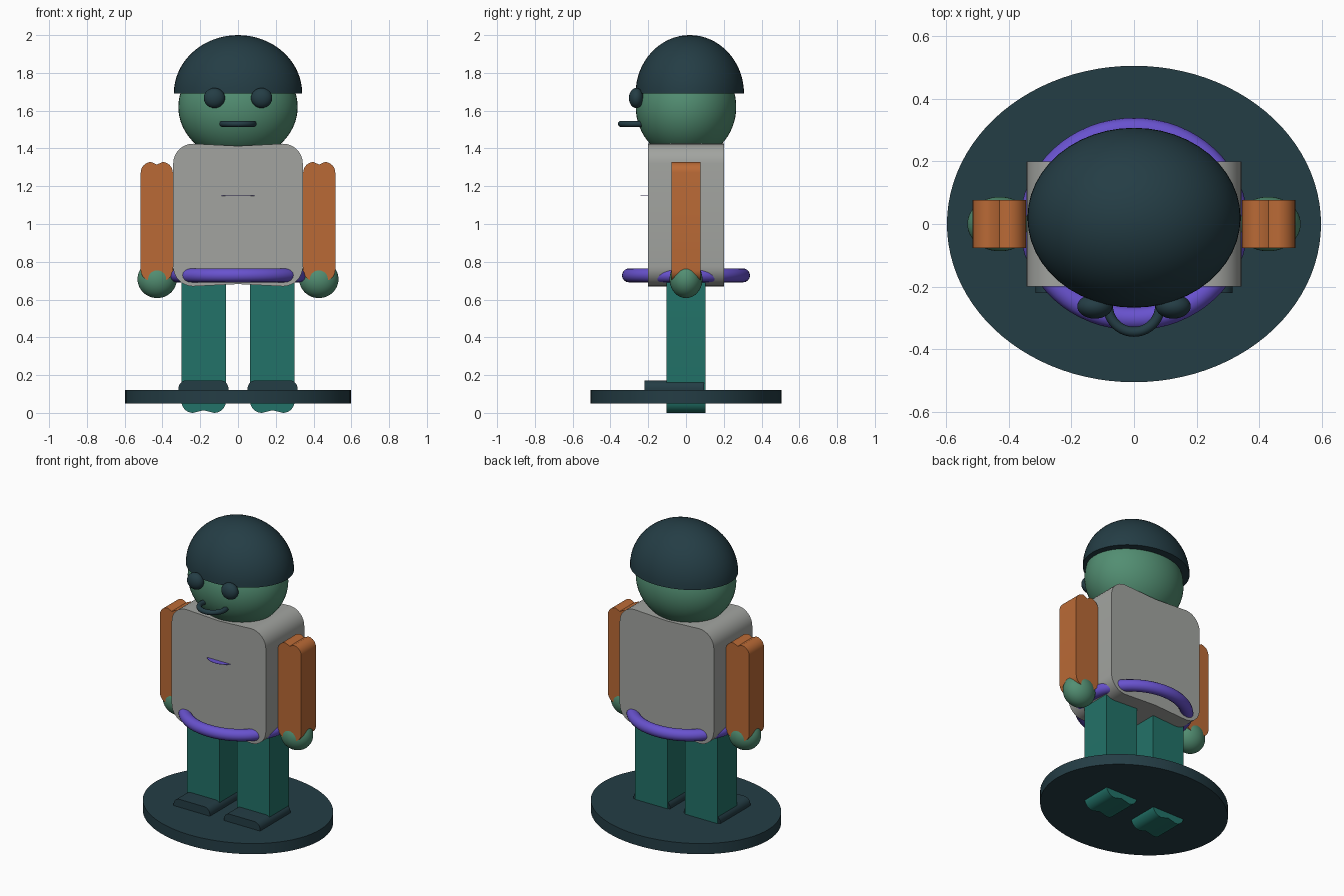
import bpy, bmesh, math

default = bpy.data.objects.get("Cube")
if default:
    bpy.data.objects.remove(default, do_unlink=True)


def material(name, r, g, b):
    linear = [((c / 255 + 0.055) / 1.055) ** 2.4 for c in (r, g, b)] + [1]
    mat = bpy.data.materials.new(name)
    mat.use_nodes = True
    mat.diffuse_color = linear
    mat.node_tree.nodes["Principled BSDF"].inputs["Base Color"].default_value = linear
    return mat


SLATE = material("dark slate", 36, 61, 69)
GREEN = material("soft green", 82, 142, 114)
GREY = material("warm grey", 162, 164, 160)
ORANGE = material("burnt orange", 186, 106, 54)
PURPLE = material("violet", 104, 82, 206)
TEAL = material("teal", 34, 114, 104)


def finish(obj, name, mat, angle=35):
    obj.name = name
    obj.data.materials.append(mat)
    bpy.ops.object.select_all(action='DESELECT')
    obj.select_set(True)
    bpy.context.view_layer.objects.active = obj
    bpy.ops.object.shade_smooth_by_angle(angle=math.radians(angle))
    return obj


def from_bmesh(bm, name, mat):
    bmesh.ops.recalc_face_normals(bm, faces=bm.faces)
    mesh = bpy.data.meshes.new(name)
    bm.to_mesh(mesh)
    bm.free()
    obj = bpy.data.objects.new(name, mesh)
    bpy.context.collection.objects.link(obj)
    return finish(obj, name, mat)


def ellipsoid(name, mat, centre, radii, dome=False):
    bm = bmesh.new()
    bmesh.ops.create_uvsphere(bm, u_segments=48, v_segments=32, radius=1)
    if dome:
        cut = bmesh.ops.bisect_plane(bm, geom=bm.verts[:] + bm.edges[:] + bm.faces[:],
                                     plane_co=(0, 0, 0), plane_no=(0, 0, -1), clear_outer=True)
        rim = [e for e in cut["geom_cut"] if isinstance(e, bmesh.types.BMEdge)]
        bmesh.ops.contextual_create(bm, geom=rim)
    bmesh.ops.scale(bm, vec=radii, verts=bm.verts)
    bmesh.ops.translate(bm, vec=centre, verts=bm.verts)
    return from_bmesh(bm, name, mat)


def disc(name, mat, centre, rx, ry, height):
    bpy.ops.mesh.primitive_cylinder_add(vertices=96, radius=1, depth=height, location=centre)
    obj = bpy.context.object
    obj.scale = (rx, ry, 1)
    return finish(obj, name, mat)


def ring(name, mat, centre, major, minor, x_scale=1):
    bpy.ops.mesh.primitive_torus_add(major_segments=64, minor_segments=16, location=centre,
                                     major_radius=major, minor_radius=minor)
    obj = bpy.context.object
    obj.scale.x = x_scale
    return finish(obj, name, mat, 60)


def rounded_block(name, mat, x, half_width, y0, y1, z0, z1, radius, dip=0):
    """Block extruded along y: rounded corners, top and bottom pinched in at the middle."""
    points = []
    steps = 8
    for sx, sz, flip in ((1, 1, 0), (-1, 1, 1), (-1, -1, 0), (1, -1, 1)):
        arc = []
        for i in range(steps + 1):
            a = math.pi / 2 * i / steps
            edge = z1 - radius if sz > 0 else z0 + radius
            arc.append((x + sx * (half_width - radius + radius * math.cos(a)),
                        edge + sz * radius * math.sin(a)))
        points += arc[::-1] if flip else arc
        if not flip:
            points.append((x, z1 - dip if sz > 0 else z0 + dip))
    bm = bmesh.new()
    face = bm.faces.new([bm.verts.new((px, y0, pz)) for px, pz in points])
    out = bmesh.ops.extrude_face_region(bm, geom=[face])
    moved = [v for v in out["geom"] if isinstance(v, bmesh.types.BMVert)]
    bmesh.ops.translate(bm, vec=(0, y1 - y0, 0), verts=moved)
    return from_bmesh(bm, name, mat)


# Stand and body
disc("stand", SLATE, (0, 0, 0.085), 0.597, 0.505, 0.07)
rounded_block("torso", GREY, 0, 0.343, -0.2, 0.2, 0.67, 1.425, 0.105, 0.012)
ring("belt", PURPLE, (0, 0, 0.728), 0.302, 0.037, 1.075)
disc("chest_trim", PURPLE, (0, -0.125, 1.15), 0.115, 0.115, 0.002)

# Head, cap and face
ellipsoid("head", GREEN, (0, 0, 1.62), (0.316, 0.266, 0.28))
ellipsoid("cap", SLATE, (0, 0.02, 1.69), (0.34, 0.287, 0.31), dome=True)
ring("mouth", SLATE, (0, -0.261, 1.53), 0.083, 0.016)

# Paired parts
for side, s in (("left", 1), ("right", -1)):
    ellipsoid(side + "_eye", SLATE, (s * 0.125, -0.263, 1.667), (0.056, 0.039, 0.053))
    rounded_block(side + "_arm", ORANGE, s * 0.43, 0.085, -0.077, 0.077, 0.7, 1.328, 0.056, 0.014)
    ellipsoid(side + "_hand", GREEN, (s * 0.428, 0, 0.708), (0.104, 0.087, 0.1))
    rounded_block(side + "_leg", TEAL, s * 0.182, 0.118, -0.102, 0.102, 0, 0.76, 0.062, 0.014)
    rounded_block(side + "_shoe", SLATE, s * 0.183, 0.132, -0.22, 0.095, 0.07, 0.172, 0.042)
